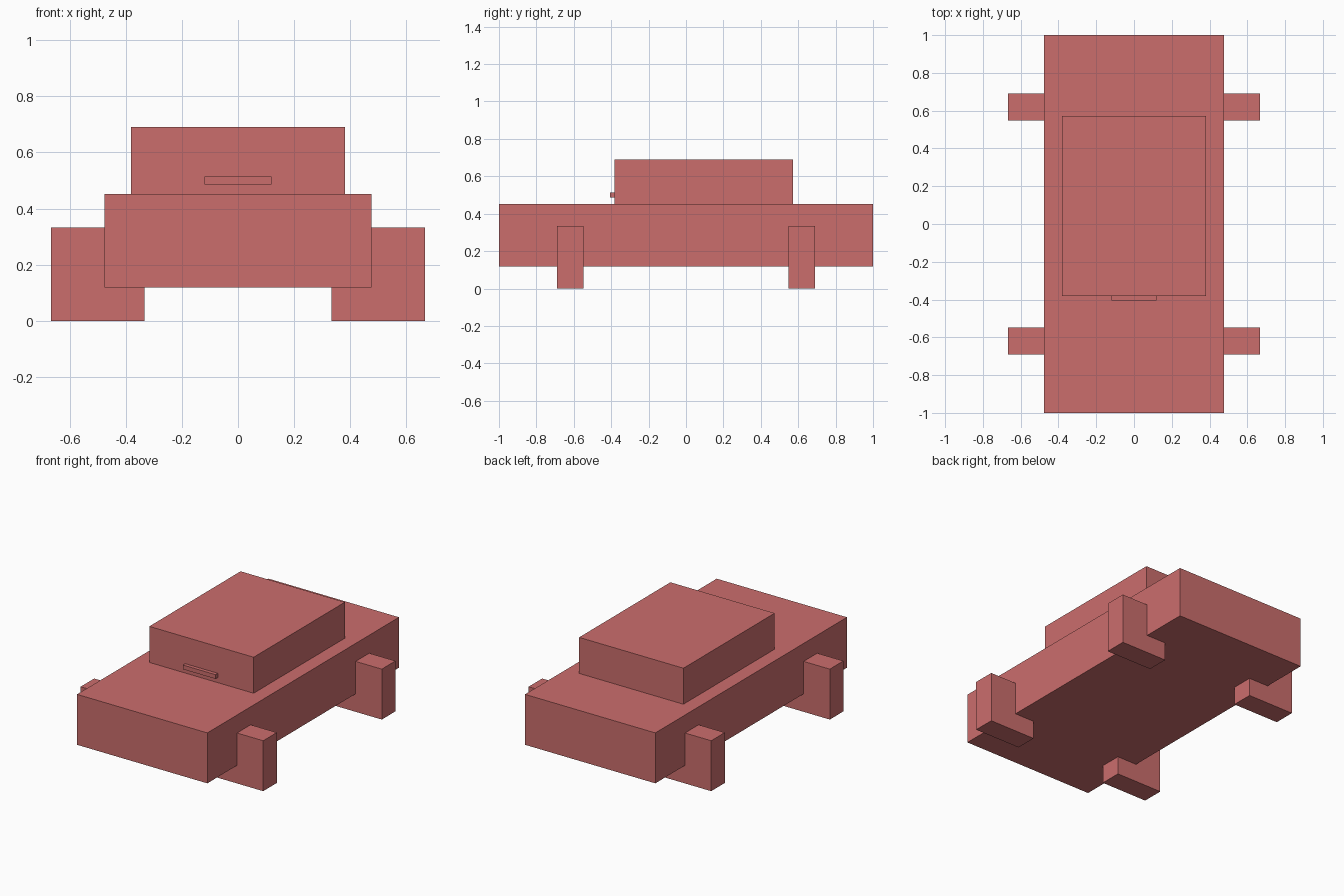
import bpy

if "Cube" in bpy.data.objects:
    bpy.data.objects.remove(bpy.data.objects["Cube"])

paint = bpy.data.materials.new("soft_red")
paint.diffuse_color = (0.6, 0.155, 0.152, 1)
paint.use_nodes = True
paint.node_tree.nodes["Principled BSDF"].inputs["Base Color"].default_value = paint.diffuse_color


def box(name, x, y, z):
    """Add a box spanning the given (min, max) ranges."""
    spans = (x, y, z)
    bpy.ops.mesh.primitive_cube_add(size=1, location=[(a + b) / 2 for a, b in spans])
    ob = bpy.context.object
    ob.name = name
    ob.scale = [b - a for a, b in spans]
    bpy.ops.object.transform_apply(location=False, rotation=False, scale=True)
    ob.data.materials.append(paint)
    return ob


# Main body and cabin
box("body", (-0.476, 0.476), (-1, 1), (0.119, 0.452))
box("cabin", (-0.381, 0.381), (-0.381, 0.571), (0.452, 0.69))

# Thin bar on the cabin front
box("front_bar", (-0.119, 0.119), (-0.405, -0.381), (0.486, 0.514))

# Four square wheels, partly sunk into the body
for side, sx in (("left", -1), ("right", 1)):
    for end, sy in (("front", -1), ("back", 1)):
        box(f"{end}_{side}_wheel",
            sorted((sx * 0.333, sx * 0.667)),
            sorted((sy * 0.548, sy * 0.69)),
            (0, 0.333))
